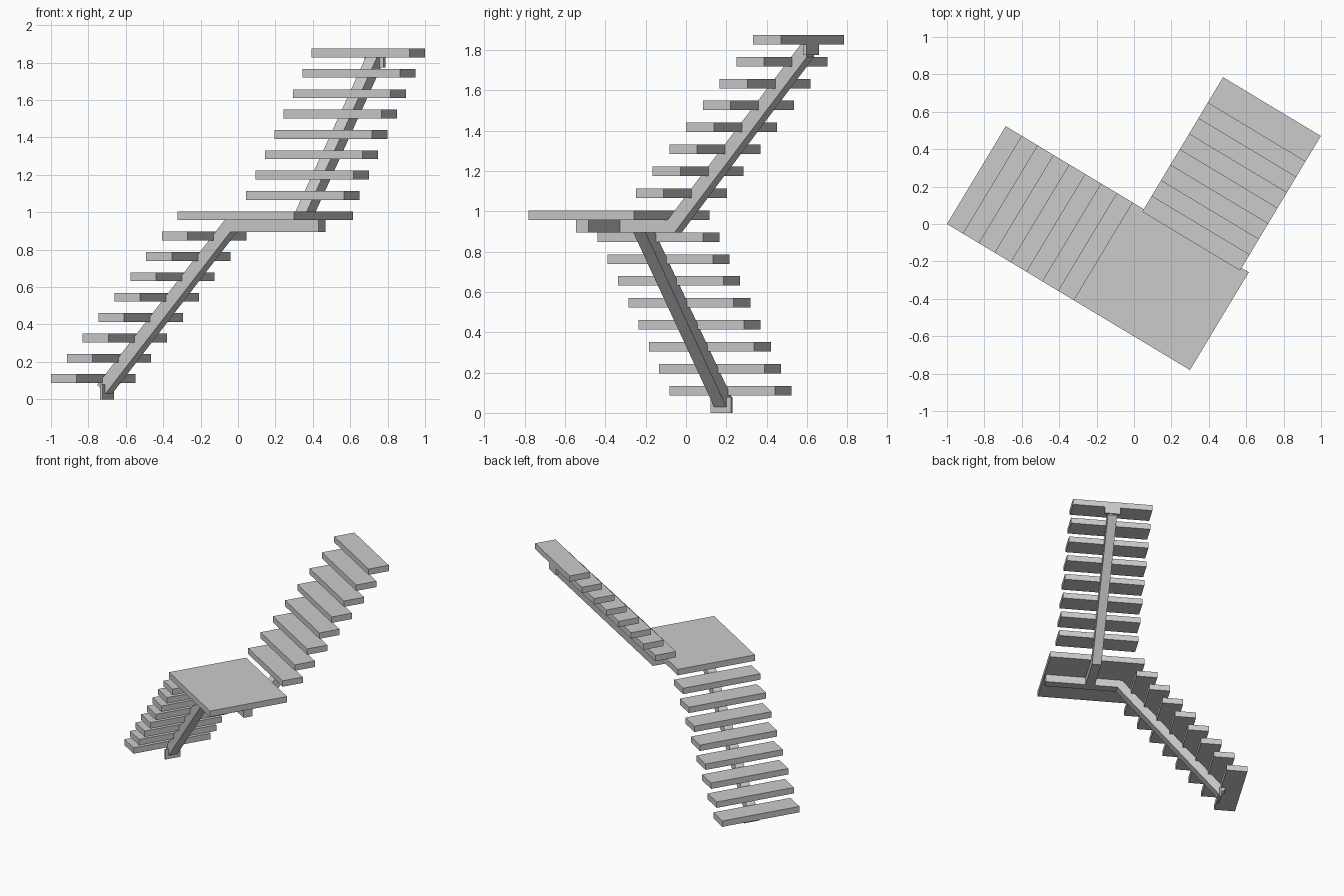
import bpy, bmesh
from math import radians
from mathutils import Matrix

if "Cube" in bpy.data.objects:
    bpy.data.objects.remove(bpy.data.objects["Cube"])

# Stair axes: s runs along the lower flight, t along the upper flight
FRAME = Matrix.Translation((-1, 0, 0)) @ Matrix.Rotation(radians(-31), 4, 'Z')
WIDTH, DEPTH, THICK, RISE = 0.61, 0.16, 0.047, 0.1088
TOP1 = 0.134          # top of the first tread
S2 = 0.861            # left edge of the upper flight
BEAM = 0.07           # width of the stringers


def finish(name, bm):
    bmesh.ops.recalc_face_normals(bm, faces=bm.faces)
    bm.transform(FRAME)
    mesh = bpy.data.meshes.new(name)
    bm.to_mesh(mesh)
    bm.free()
    bpy.context.collection.objects.link(bpy.data.objects.new(name, mesh))


def box(name, s, t, z):
    bm = bmesh.new()
    bmesh.ops.create_cube(bm, size=1)
    for v in bm.verts:
        v.co = [r[0] + (c + 0.5) * (r[1] - r[0]) for c, r in zip(v.co, (s, t, z))]
    finish(name, bm)


def stringer(name, profile, centre, along_t=False):
    # Side profile (run, height) extruded to the beam width
    bm = bmesh.new()
    a, b = centre - BEAM / 2, centre + BEAM / 2
    verts = [bm.verts.new((a, r, z) if along_t else (r, a, z)) for r, z in profile]
    ext = bmesh.ops.extrude_face_region(bm, geom=[bm.faces.new(verts)])
    move = (b - a, 0, 0) if along_t else (0, b - a, 0)
    bmesh.ops.translate(bm, vec=move,
                        verts=[g for g in ext['geom'] if isinstance(g, bmesh.types.BMVert)])
    bm.verts.ensure_lookup_table()
    # close the starting side if the extrusion consumed it
    if any(len(e.link_faces) < 2 for e in bm.edges):
        bmesh.ops.holes_fill(bm, edges=[e for e in bm.edges if len(e.link_faces) < 2])
    finish(name, bm)


# Treads of both flights
for i in range(8):
    s, z = i * 0.099, TOP1 + i * RISE
    box(f"lower_tread_{i + 1}", (s, s + DEPTH), (0, WIDTH), (z - THICK, z))
    t, z = 0.594 + i * 0.097, TOP1 + (i + 9) * RISE
    box(f"upper_tread_{i + 1}", (S2, S2 + WIDTH), (t, t + DEPTH), (z - THICK, z))

# Landing
z = TOP1 + 8 * RISE
under = z - THICK
box("landing", (0.79, 1.516), (0, WIDTH), (under, z))

# Central stringers, each bent flat beneath the landing
mid1, mid2 = WIDTH / 2, S2 + WIDTH / 2
stringer("lower_stringer", [(0.178, 0.03), (0.957, 0.895), (1.507, 0.895),
                            (1.507, under), (0.92, under), (0.126, 0.077)], mid1)
stringer("upper_stringer", [(mid1 + BEAM / 2, 0.895), (0.655, 0.895), (1.42, 1.765),
                            (1.42, 1.828), (1.385, 1.828), (0.615, under),
                            (mid1 + BEAM / 2, under)], mid2, True)

# Fixing plates at the floor and at the top
box("floor_plate", (0.16, 0.174), (mid1 - 0.06, mid1 + 0.06), (0, 0.078))
box("top_plate", (mid2 - 0.06, mid2 + 0.06), (1.413, 1.433), (1.775, 1.828))
